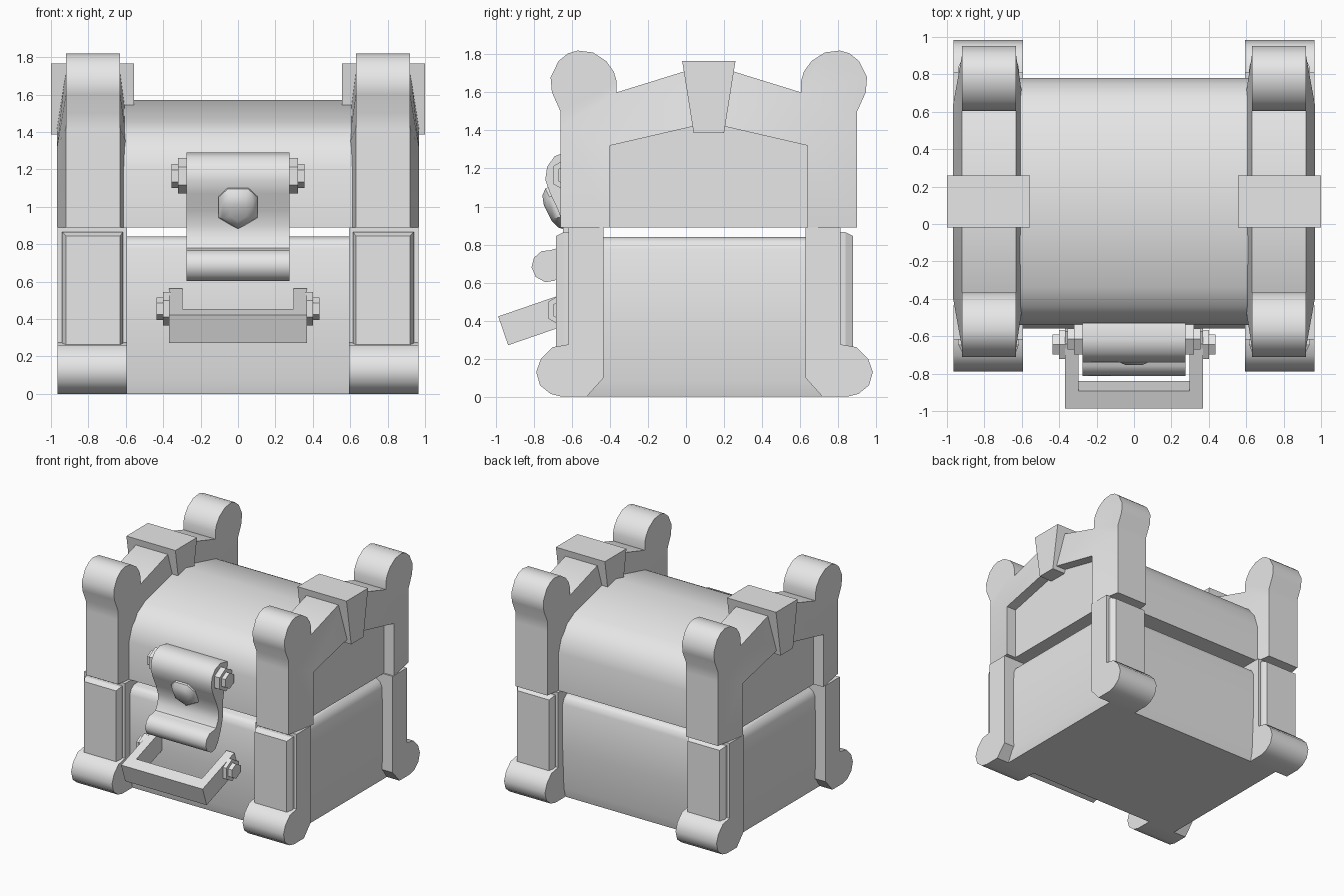
import bpy, bmesh, math

if "Cube" in bpy.data.objects:
    bpy.data.objects.remove(bpy.data.objects["Cube"], do_unlink=True)

grey = bpy.data.materials.new("plain grey")
grey.use_nodes = True
COLOR = (0.8, 0.8, 0.8, 1)
grey.diffuse_color = COLOR
grey.node_tree.nodes["Principled BSDF"].inputs["Base Color"].default_value = COLOR


def finish(name, bm, angle=40):
    bmesh.ops.recalc_face_normals(bm, faces=bm.faces[:])
    mesh = bpy.data.meshes.new(name)
    bm.to_mesh(mesh)
    bm.free()
    mesh.materials.append(grey)
    ob = bpy.data.objects.new(name, mesh)
    bpy.context.collection.objects.link(ob)
    bpy.ops.object.select_all(action='DESELECT')
    ob.select_set(True)
    bpy.context.view_layer.objects.active = ob
    bpy.ops.object.shade_smooth_by_angle(angle=math.radians(angle))
    return ob


def slab(name, polys, xr, angle=40):
    """Solid from (y, z) polygons spanning x; xr is (x0, x1) or a function of the point."""
    span = xr if callable(xr) else (lambda p: xr)
    bm = bmesh.new()
    verts = {}
    for poly in polys:
        for p in poly:
            if p not in verts:
                verts[p] = [bm.verts.new((x, p[0], p[1])) for x in span(p)]
    edges = {(a, b) for poly in polys for a, b in zip(poly, poly[1:] + poly[:1])}
    for poly in polys:
        bm.faces.new([verts[p][0] for p in poly])
        bm.faces.new([verts[p][1] for p in reversed(poly)])
    for a, b in edges:
        if (b, a) not in edges:
            bm.faces.new([verts[b][0], verts[a][0], verts[a][1], verts[b][1]])
    return finish(name, bm, angle)


def loft(name, rings, angle=40):
    bm = bmesh.new()
    loops = [[bm.verts.new(p) for p in ring] for ring in rings]
    n = len(loops[0])
    for a, b in zip(loops, loops[1:]):
        for i in range(n):
            bm.faces.new([a[i], a[(i + 1) % n], b[(i + 1) % n], b[i]])
    bm.faces.new(loops[0][::-1])
    bm.faces.new(loops[-1])
    return finish(name, bm, angle)


def place(poly, sign, centre):
    """Put a (distance, z) outline in front (-1) or behind (+1) of a centre line."""
    pts = [(round(centre + sign * d, 4), z) for d, z in poly]
    return pts if sign < 0 else pts[::-1]


def hexagon(y, z, r):
    return [(y + r * math.cos(math.radians(60 * i + 30)),
             z + r * math.sin(math.radians(60 * i + 30))) for i in range(6)]


UP, LOW = 0.12, 0.0975   # depth centres of the lid and of the base

# Chest base with softened top rim
base_levels = [(0, .85, .62), (.08, .87, .64), (.4, .875, .655), (.775, .87, .655), (.815, .85, .635), (.84, .81, .60)]
loft("chest_base", [[(-hx, LOW - hy, z), (hx, LOW - hy, z), (hx, LOW + hy, z), (-hx, LOW + hy, z)]
                    for z, hx, hy in base_levels])

# Lid with rounded shoulders and a low ridge
half = [(.66, .89), (.66, 1.2), (.63, 1.31), (.56, 1.4), (.46, 1.455)]
lid = [(UP - d, z) for d, z in half] + [(UP, 1.57)] + [(UP + d, z) for d, z in half[::-1]]
slab("lid", [lid], (-.88, .88))

# Lid end frames: two legs with knobs joined by an arch, thicker at the opening
knob = [(.78, 1.42), (.78, 1.5), (.825, 1.6), (.832, 1.68), (.79, 1.765), (.74, 1.805), (.69, 1.82),
        (.61, 1.81), (.54, 1.765), (.50, 1.71), (.485, 1.66), (.485, 1.6)]
cells = [[(.78, .89), (.78, 1.42), (.52, 1.32), (.52, .89)],
         knob,
         [(.78, 1.42), (.485, 1.6), (.52, 1.32)],
         [(.485, 1.6), (0, 1.75), (0, 1.44), (.52, 1.32)]]
frame = [place(c, s, UP) for c in cells for s in (-1, 1)]
opening = {round(UP + d, 4) for d in (.52, -.52)}

# Lower corner posts with rounded feet
post = [(.53, .1), (.53, .89), (.715, .89), (.715, .275), (.80, .26), (.86, .20), (.885, .13),
        (.865, .06), (.81, .015), (.75, 0), (.62, 0)]

for side, label in ((1, "left"), (-1, "right")):
    def frame_span(p):
        wide = p[0] in opening or p == (UP, 1.44)
        return (side * .59, side * .967) if wide else (side * .63, side * .92)

    slab(f"{label}_lid_frame", frame, frame_span, 35)
    # Wedge keystone over each arch
    slab(f"{label}_keystone", [[(-.02, 1.765), (.26, 1.765), (.20, 1.387), (.04, 1.387)]],
         (side * .555, side * 1.0), 20)
    for s, where in ((-1, "front"), (1, "back")):
        slab(f"{label}_{where}_post", [place(post, s, LOW)], (side * .593, side * .965))
        # Raised panel on the post face with chamfered sides
        rings = []
        for d, x0, x1, z0, z1 in ((.70, .615, .94, .25, .865), (.74, .615, .94, .25, .865),
                                  (.78, .63, .92, .262, .845)):
            y = LOW + s * d
            rings.append([(side * x0, y, z0), (side * x1, y, z0), (side * x1, y, z1), (side * x0, y, z1)])
        loft(f"{label}_{where}_post_panel", rings, 20)
    # Hexagonal bolts of the latch and handle
    for part, y, z, x0, x1, x2, r in (("latch", -.615, 1.165, .27, .322, .355, .095),
                                      ("handle", -.645, .455, .36, .40, .435, .09)):
        slab(f"{label}_{part}_nut", [hexagon(y, z, r)], (side * x0, side * x1), 20)
        slab(f"{label}_{part}_bolt_end", [hexagon(y, z, r * .68)], (side * x1, side * x2), 20)

# Curved latch plate with a rolled lower lip
latch = [(-.53, 1.27), (-.62, 1.29), (-.69, 1.265), (-.73, 1.21), (-.74, 1.14), (-.715, 1.07),
         (-.672, .98), (-.645, .9), (-.65, .83), (-.68, .78), (-.715, .77), (-.76, .765), (-.80, .73),
         (-.812, .68), (-.79, .63), (-.74, .602), (-.69, .61), (-.655, .65), (-.615, .74),
         (-.59, .83), (-.59, .95), (-.57, 1.06), (-.53, 1.08)]
slab("latch_plate", [latch], (-.275, .275))

# Faceted shield-shaped stud on the latch
shield = [(-.055, .12), (.055, .12), (.105, .07), (.105, -.05), (0, -.12), (-.105, -.05), (-.105, .07)]
c, s = math.cos(math.radians(26)), math.sin(math.radians(26))
rings = [[(u * k, -.66 - v * k * s - d * c, 1.0 + v * k * c - d * s) for u, v in shield]
         for k, d in ((1, -.04), (1, .03), (.78, .06), (.4, .075))]
loft("latch_stud", rings, 40)

# Square-cut bail handle, tilted down and forward
c, s = math.cos(math.radians(19)), math.sin(math.radians(19))


def tilted(a, b, h):
    return [(-.55 - u * c + w * s, .488 - u * s - w * c)
            for u, w in ((a, -h), (b, -h), (b, h), (a, h))]


slab("handle_bar", [tilted(.335, .435, .08)], (-.37, .37), 20)
for side, label in ((1, "left"), (-1, "right")):
    slab(f"{label}_handle_arm", [tilted(0, .335, .08)], (side * .298, side * .37), 20)
